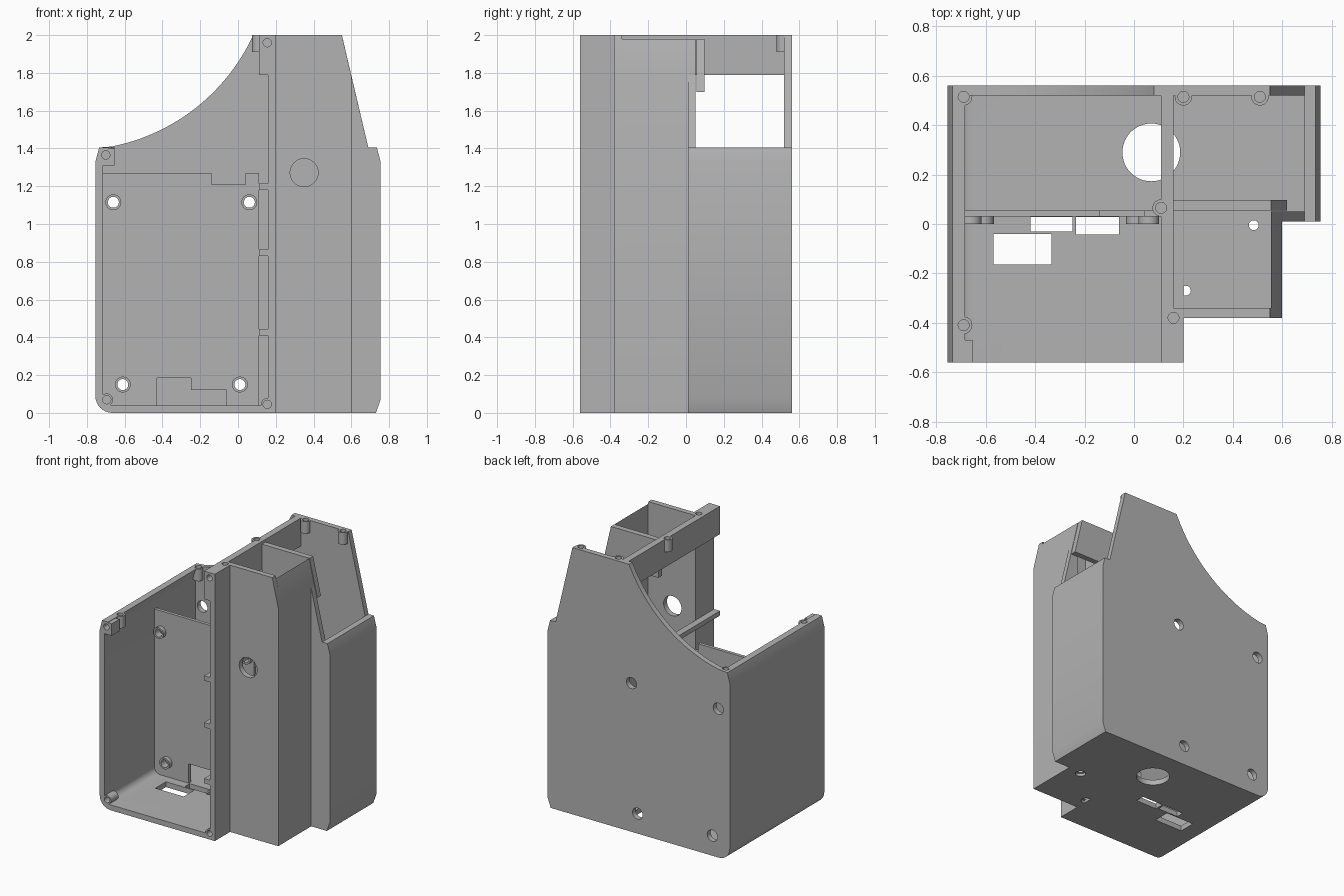
import bpy, bmesh, math
from mathutils import Matrix, Vector

if "Cube" in bpy.data.objects:
    bpy.data.objects.remove(bpy.data.objects["Cube"])

mat = bpy.data.materials.new("matte grey")
mat.diffuse_color = (0.45, 0.45, 0.45, 1)
mat.use_nodes = True
mat.node_tree.nodes["Principled BSDF"].inputs["Base Color"].default_value = mat.diffuse_color


def finish(name, bm):
    bmesh.ops.recalc_face_normals(bm, faces=bm.faces)
    me = bpy.data.meshes.new(name)
    bm.to_mesh(me)
    bm.free()
    me.materials.append(mat)
    ob = bpy.data.objects.new(name, me)
    bpy.context.collection.objects.link(ob)
    return ob


def prism(name, pts, a, b, axis='Y'):
    """Extrude an outline (xz for Y, xy for Z) from a to b."""
    bm = bmesh.new()
    to3 = (lambda p: (p[0], a, p[1])) if axis == 'Y' else (lambda p: (p[0], p[1], a))
    f = bm.faces.new([bm.verts.new(to3(p)) for p in pts])
    r = bmesh.ops.extrude_face_region(bm, geom=[f])
    vec = Vector((0, b - a, 0)) if axis == 'Y' else Vector((0, 0, b - a))
    bmesh.ops.translate(bm, vec=vec, verts=[v for v in r['geom'] if isinstance(v, bmesh.types.BMVert)])
    return finish(name, bm)


def box(name, x0, x1, y0, y1, z0, z1):
    return prism(name, [(x0, y0), (x1, y0), (x1, y1), (x0, y1)], z0, z1, 'Z')


def cyl(name, c, r, a, b, axis='Y', n=32):
    pts = [(c[0] + r * math.cos(2 * math.pi * i / n), c[1] + r * math.sin(2 * math.pi * i / n)) for i in range(n)]
    return prism(name, pts, a, b, axis)


def arc(cx, cz, r, a0, a1, n=8):
    return [(cx + r * math.cos(math.radians(a0 + (a1 - a0) * i / n)),
             cz + r * math.sin(math.radians(a0 + (a1 - a0) * i / n))) for i in range(n + 1)]


def cut(ob, cutters):
    for c in cutters:
        m = ob.modifiers.new("cut", 'BOOLEAN')
        m.operation, m.solver, m.object = 'DIFFERENCE', 'EXACT', c
    dg = bpy.context.evaluated_depsgraph_get()
    dg.update()
    me = bpy.data.meshes.new_from_object(ob.evaluated_get(dg))
    ob.modifiers.clear()
    ob.data = me


# back plate with scooped top left edge
p0, p1, sag = Vector((0.08, 2.0)), Vector((-0.67, 1.41)), 0.115
half = (p1 - p0).length / 2
rad = (half ** 2 + sag ** 2) / (2 * sag)
nrm = Vector((0.618, -0.786))
cen = (p0 + p1) / 2 - nrm * (rad - sag)
ang = lambda p: math.degrees(math.atan2(p.y - cen.y, p.x - cen.x))
scoop = arc(cen.x, cen.y, rad, ang(p0), ang(p1), 24)
right_edge = [(0.73, 0), (0.755, 0.07), (0.755, 1.33), (0.735, 1.405), (0.69, 1.405)]
corner = arc(-0.665, 0.09, 0.09, 180, 270)
back = prism("back_plate", corner + right_edge + [(0.55, 2.0)] + scoop + [(-0.735, 1.405), (-0.755, 1.33)],
             0.52, 0.56)

# left wall and floor in one folded section
shell = prism("left_wall_and_floor", corner + [(0.2, 0), (0.2, 0.04)] + arc(-0.665, 0.09, 0.05, 270, 180)
              + [(-0.715, 1.33), (-0.685, 1.405), (-0.735, 1.405), (-0.755, 1.33)], -0.56, 0.52)
floor = prism("side_floor", [(0.2, -0.38), (0.6, -0.38), (0.6, 0.01), (0.73, 0.01), (0.73, 0.52), (0.2, 0.52)],
              0, 0.04, 'Z')

# right wall and its front return
prism("right_wall", right_edge + [(0.715, 1.33), (0.715, 0.07), (0.7, 0)], 0.01, 0.52)
prism("right_front_wall", [(0.56, 0)] + right_edge + [(0.60, 1.785), (0.56, 1.785)], 0.01, 0.05)

# duct walls
divider = box("divider", 0.16, 0.2, -0.56, -0.34, 0, 2)
duct = prism("duct_front", [(0.16, 0), (0.6, 0), (0.6, 1.785), (0.55, 2), (0.16, 2)], -0.38, -0.34)
prism("duct_side", [(0.555, 0), (0.6, 0), (0.6, 1.785), (0.555, 1.98)], -0.34, 0.05)
prism("duct_back_skirt", [(0.16, 1.7), (0.62, 1.7), (0.555, 1.98), (0.16, 1.98)], 0.055, 0.097)

# top beam and thin ribs beside the divider
beam = box("top_beam", 0.11, 0.16, -0.56, 0.52, 1.79, 2)
for z in (0.41, 0.83, 1.18):
    box("rib", 0.11, 0.16, -0.56, 0.055, z, z + 0.035)

# mounting board with notches and standoffs
board = prism("mounting_board", [(-0.72, 0.03), (-0.43, 0.03), (-0.43, 0.185), (-0.25, 0.185), (-0.25, 0.12),
              (-0.06, 0.12), (-0.06, 0.03), (0.11, 0.03), (0.11, 1.27), (0.04, 1.27), (0.04, 1.21),
              (-0.14, 1.21), (-0.14, 1.27), (-0.72, 1.27)], 0.03, 0.055)
mounts = [(-0.66, 1.115), (0.06, 1.115), (-0.61, 0.15), (0.01, 0.15)]
standoffs = [cyl("standoff", c, 0.042, 0, 0.031) for c in mounts]
board_cut = [cyl("cutter", c, 0.029, -0.1, 0.2) for c in mounts]
back_cut = [cyl("cutter", c, 0.042, 0.4, 0.7) for c in mounts]

# screw bosses on the top rim and on the front rim
top_posts = [(-0.69, 0.515, 1.405), (-0.69, -0.41, 1.405), (0.11, 0.065, 2), (0.16, -0.38, 2),
             (0.2, 0.515, 2), (0.51, 0.515, 2)]
front_posts = [(-0.7, 1.365), (-0.695, 0.07), (0.155, 0.045), (0.155, 1.96)]
bosses, boss_cut = [], []
for x, y, z in top_posts:
    bosses.append(cyl("top_boss", (x, y), 0.035, z - 0.09, z, 'Z'))
    boss_cut.append(cyl("cutter", (x, y), 0.022, z - 0.075, z + 0.05, 'Z'))
for c in front_posts:
    bosses.append(cyl("front_boss", c, 0.033, -0.56, -0.47))
    boss_cut.append(cyl("cutter", c, 0.022, -0.6, -0.485))
bosses.append(box("corner_block", -0.715, -0.655, -0.56, -0.47, 1.31, 1.4))

# floor openings: cable hole, connector slots, fan screws and fan recess
floor_cut = [cyl("cutter", (0.07, 0.29), 0.117, -0.1, 0.1, 'Z', 48),
             box("cutter", -0.42, -0.25, -0.03, 0.028, -0.1, 0.1),
             box("cutter", -0.235, -0.06, -0.042, 0.028, -0.1, 0.1),
             box("cutter", -0.57, -0.335, -0.165, -0.04, -0.1, 0.1),
             cyl("cutter", (0.485, -0.005), 0.02, -0.1, 0.1, 'Z'),
             cyl("cutter", (0.21, -0.27), 0.02, -0.1, 0.1, 'Z'),
             cyl("cutter", (0.485, -0.005), 0.036, -0.1, 0.02, 'Z'),
             cyl("cutter", (0.21, -0.27), 0.036, -0.1, 0.02, 'Z'),
             cyl("cutter", (0.35, -0.148), 0.16, 0.034, 0.1, 'Z', 48)]
duct_hole = cyl("cutter", (0.35, 1.272), 0.074, -0.5, -0.2, 'Y', 40)

cut(back, back_cut + [boss_cut[i] for i in (0, 4, 5)])
cut(shell, floor_cut[:4] + floor_cut[8:] + [boss_cut[i] for i in (0, 1, 6, 7, 8)])
cut(floor, floor_cut)
cut(duct, [duct_hole, boss_cut[3]])
cut(divider, [boss_cut[i] for i in (3, 8, 9)])
cut(beam, [boss_cut[i] for i in (2, 3, 9)])
cut(board, board_cut)
for s, c in zip(standoffs, board_cut):
    cut(s, [c])
for b, c in zip(bosses, boss_cut + [boss_cut[6]]):
    cut(b, [c])

# remove helpers, smooth the round parts
for ob in list(bpy.data.objects):
    if ob.name.startswith("cutter"):
        bpy.data.objects.remove(ob)
bpy.ops.object.select_all(action='SELECT')
bpy.context.view_layer.objects.active = back
bpy.ops.object.shade_smooth_by_angle(angle=math.radians(25))
